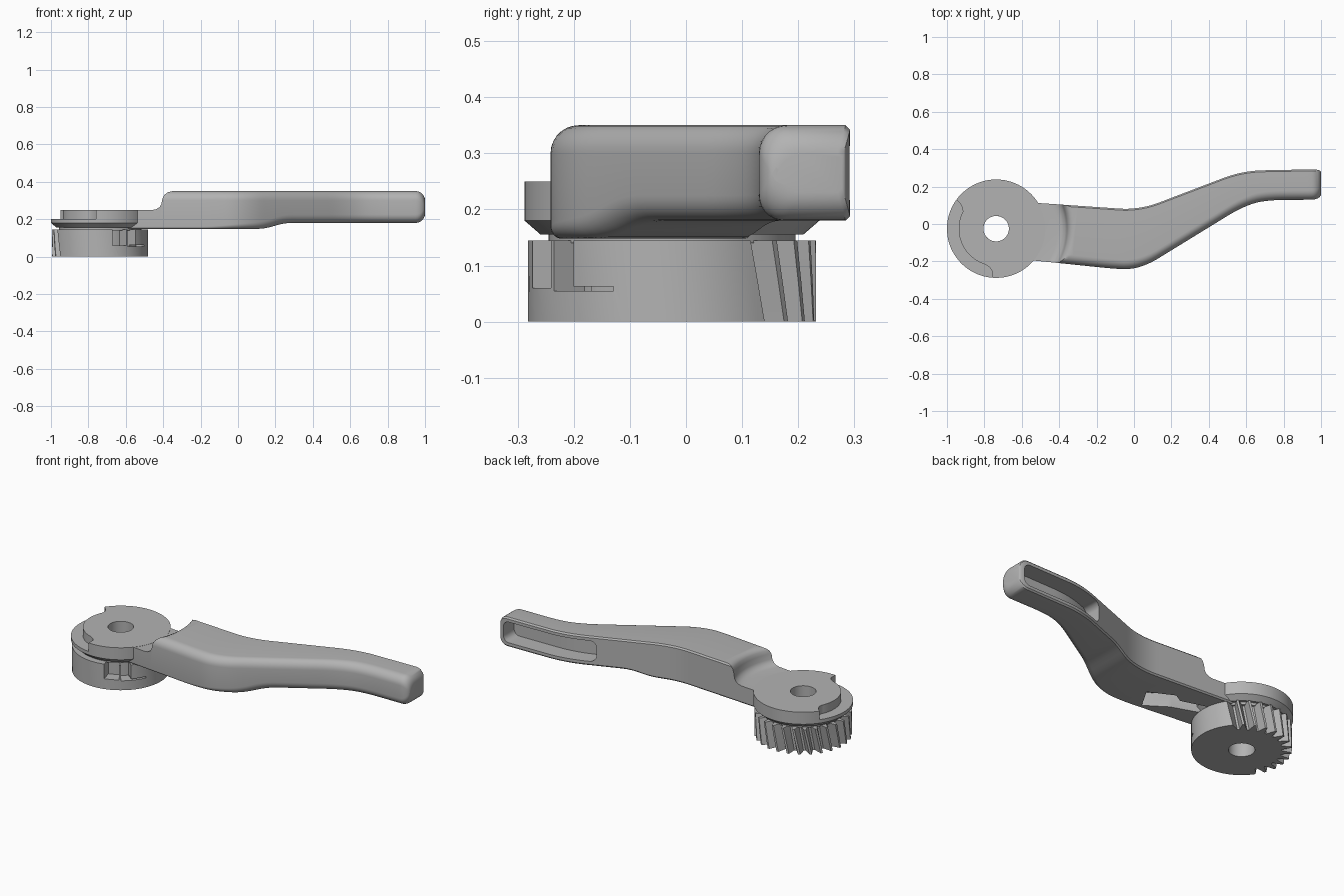
import bpy, bmesh
from math import sin, cos, radians, pi

cube = bpy.data.objects.get("Cube")
if cube:
    bpy.data.objects.remove(cube)

CX, CY = -0.737, -0.025   # hub axis
HUB_R, GEAR_R, HOLE_R = 0.263, 0.257, 0.068

grey = bpy.data.materials.new("plain grey")
grey.use_nodes = True
grey.diffuse_color = (0.45, 0.45, 0.45, 1)
grey.node_tree.nodes["Principled BSDF"].inputs["Base Color"].default_value = grey.diffuse_color


def finish(name, bm):
    bmesh.ops.recalc_face_normals(bm, faces=bm.faces)
    mesh = bpy.data.meshes.new(name)
    bm.to_mesh(mesh)
    bm.free()
    mesh.materials.append(grey)
    ob = bpy.data.objects.new(name, mesh)
    bpy.context.collection.objects.link(ob)
    return ob


def activate(ob):
    bpy.ops.object.select_all(action='DESELECT')
    ob.select_set(True)
    bpy.context.view_layer.objects.active = ob


def smooth(ob, angle=30):
    activate(ob)
    bpy.ops.object.shade_smooth_by_angle(angle=radians(angle))


def cut(ob, *cutters):
    for c in cutters:
        activate(ob)
        mod = ob.modifiers.new("cut", 'BOOLEAN')
        mod.operation, mod.solver, mod.object = 'DIFFERENCE', 'EXACT', c
        bpy.ops.object.modifier_apply(modifier=mod.name)
        bpy.data.objects.remove(c)


def loft(name, sections):
    """Skin closed cross-sections and cap both ends."""
    bm = bmesh.new()
    rings = [[bm.verts.new(p) for p in s] for s in sections]
    n = len(rings[0])
    for a, b in zip(rings, rings[1:]):
        for i in range(n):
            bm.faces.new((a[i], a[(i + 1) % n], b[(i + 1) % n], b[i]))
    bm.faces.new(rings[0])
    bm.faces.new(rings[-1])
    return finish(name, bm)


def slab(name, pts, z0, z1):
    return loft(name, [[(x, y, z) for x, y in pts] for z in (z0, z1)])


def polar(a, r):
    return CX + r * cos(radians(a)), CY + r * sin(radians(a))


def bored_disc(name, outline, layers):
    """Stack of (z, scale, twist) copies of a polar outline around the bore."""
    bm = bmesh.new()
    outer, inner = [], []
    for z, s, t in layers:
        outer.append([bm.verts.new((*polar(a + t, r * s), z)) for a, r in outline])
        inner.append([bm.verts.new((*polar(a + t, HOLE_R), z)) for a, r in outline])
    loops = outer + inner[::-1]
    n = len(outline)
    for k, a in enumerate(loops):
        b = loops[(k + 1) % len(loops)]
        for i in range(n):
            j = (i + 1) % n
            bm.faces.new((a[i], a[j], b[j], b[i]))
    ob = finish(name, bm)
    smooth(ob)
    return ob


def circle(r, step=4):
    return [(a, r) for a in range(0, 360, step)]


def sector(a0, a1, r0, r1, z0, z1):
    arc = [a0 + (a1 - a0) * i / 4 for i in range(5)]
    pts = [polar(a, r1) for a in arc] + [polar(a, r0) for a in reversed(arc)]
    return slab("sector_cutter", pts, z0, z1)


# Gear: helical teeth on the rear left, plain rim elsewhere
teeth, pitch, first = 13, 13.6, 40
outline = []
for i in range(teeth):
    base = first + i * pitch
    outline += [(base + d, r) for d, r in ((0, GEAR_R), (4, 0.207), (7.2, 0.207), (11, GEAR_R))]
start = first + teeth * pitch
outline += [(start + i * (360 + first - start) / 48, GEAR_R) for i in range(48)]
gear = bored_disc("gear", outline, [(0, 1, 0), (0.072, 1, -3.5), (0.145, 1, -7)])

# Two pockets with a rib between them, and a thin relief slot
cut(gear,
    sector(-75, -57, 0.19, 0.3, 0.06, 0.2),
    sector(-55, -43, 0.19, 0.3, 0.055, 0.2),
    sector(-46, -24, 0.21, 0.3, 0.055, 0.063))
smooth(gear)

# Hub: neck, chamfered flange and stepped top disc
bored_disc("hub_neck", circle(0.22), [(0.14, 1, 0), (0.16, 1, 0)])
bored_disc("hub_flange", circle(HUB_R), [(0.155, 0.89, 0), (0.18, 1, 0), (0.2, 1, 0)])
step = [(144, HUB_R), (145, 0.235), (148, 0.212), (153, 0.2)]
step += [(a, 0.2) for a in range(157, 256, 4)]
step += [(260, 0.208), (264, 0.225), (265, HUB_R)]
top = [(a, HUB_R) for a in range(-92, 144, 4)]
bored_disc("hub_top", top + step, [(0.198, 1, 0), (0.25, 1, 0)])


# Lever: rounded front edges, square rear edges
def blend(pts, x, w):
    """Polyline height at x, softened over a window of half-width w."""
    def line(x):
        for (x0, y0), (x1, y1) in zip(pts, pts[1:]):
            if x <= x1:
                return y0 + (y1 - y0) * (x - x0) / (x1 - x0)
        return pts[-1][1]
    return sum(line(x + w * k / 6) for k in range(-6, 7)) / 13


def back(x):
    return blend([(-0.8, 0.132), (0.03, 0.075), (0.58, 0.285), (1.2, 0.297)], x, 0.1)


def front(x):
    return blend([(-0.8, -0.168), (-0.08, -0.242), (0.03, -0.245), (0.6, 0.105), (0.7, 0.128),
                  (1.2, 0.132)], x, 0.09)


def bottom(x):
    return blend([(-0.8, 0.148), (0.15, 0.148), (0.24, 0.18), (1.2, 0.18)], x, 0.05)


def lever_section(x, inset=0.0):
    yb, yf = back(x) - inset * 0.3, front(x) + inset * 0.6
    z0, z1 = bottom(x) + inset, 0.35 - inset
    r1 = 0.05
    r0 = blend([(-0.8, 0.012), (-0.15, 0.012), (0.2, 0.045), (1.2, 0.045)], x, 0.05)
    e = 0.008
    pts = [(yb - e, z0), (yb, z0 + e), (yb, z1 - e), (yb - e, z1)]
    for r, zc, a0 in ((r1, z1 - r1, pi / 2), (r0, z0 + r0, pi)):
        for i in range(8):
            a = a0 + i * pi / 14
            pts.append((yf + r + r * cos(a), zc + r * sin(a)))
    return [(x, y, z) for y, z in pts]


tip_r = 0.05
sections = [lever_section(-0.62 + i * (1.62 - tip_r) / 64) for i in range(65)]
for i in range(1, 8):
    a = i * pi / 14
    sections.append(lever_section(1 - tip_r + tip_r * sin(a), tip_r * (1 - cos(a))))
lever = loft("lever", sections)

# Curved shoulder around the hub
shoulder = [(0.33, 0.249), (0.35, 0.253), (0.367, 0.265), (0.375, 0.28), (0.38, 0.31),
            (0.386, 0.33), (0.396, 0.343), (0.415, 0.3505), (0.415, 0.5)]
shoulder_cut = loft("shoulder_cutter",
                    [[(*polar(a, r), z) for a in range(0, 360, 4)] for r, z in shoulder])

# Long recess in the rear of the grip, with rounded ends
recess, x0, x1, rr = [], 0.42, 0.972, 0.035
ends = [rr * (1 - cos(i * pi / 12)) for i in range(7)]
xs = [x0 + e for e in ends] + [x0 + rr + (x1 - x0 - 2 * rr) * i / 16 for i in range(1, 16)]
xs += [x1 - e for e in reversed(ends)]
for x in xs:
    d = max(0, rr - min(x - x0, x1 - x))
    s = 0.205 + rr - max(rr * rr - d * d, 1e-6) ** 0.5
    t = 0.53 - s
    recess.append([(x, back(x) - 0.1, s), (x, back(x) + 0.03, s),
                   (x, back(x) + 0.03, t), (x, back(x) - 0.1, t)])
recess_cut = loft("recess_cutter", recess)

# Underside spring pocket and the channel leading to the hub
pocket = [(-0.22, -0.2), (-0.15, -0.08), (-0.29, -0.01), (-0.34, -0.04), (-0.54, 0.02),
          (-0.54, -0.05), (-0.34, -0.12)]
pocket_cut = slab("pocket_cutter", pocket, 0.1, 0.225)
cut(lever, shoulder_cut, recess_cut, pocket_cut)
smooth(lever, 35)
